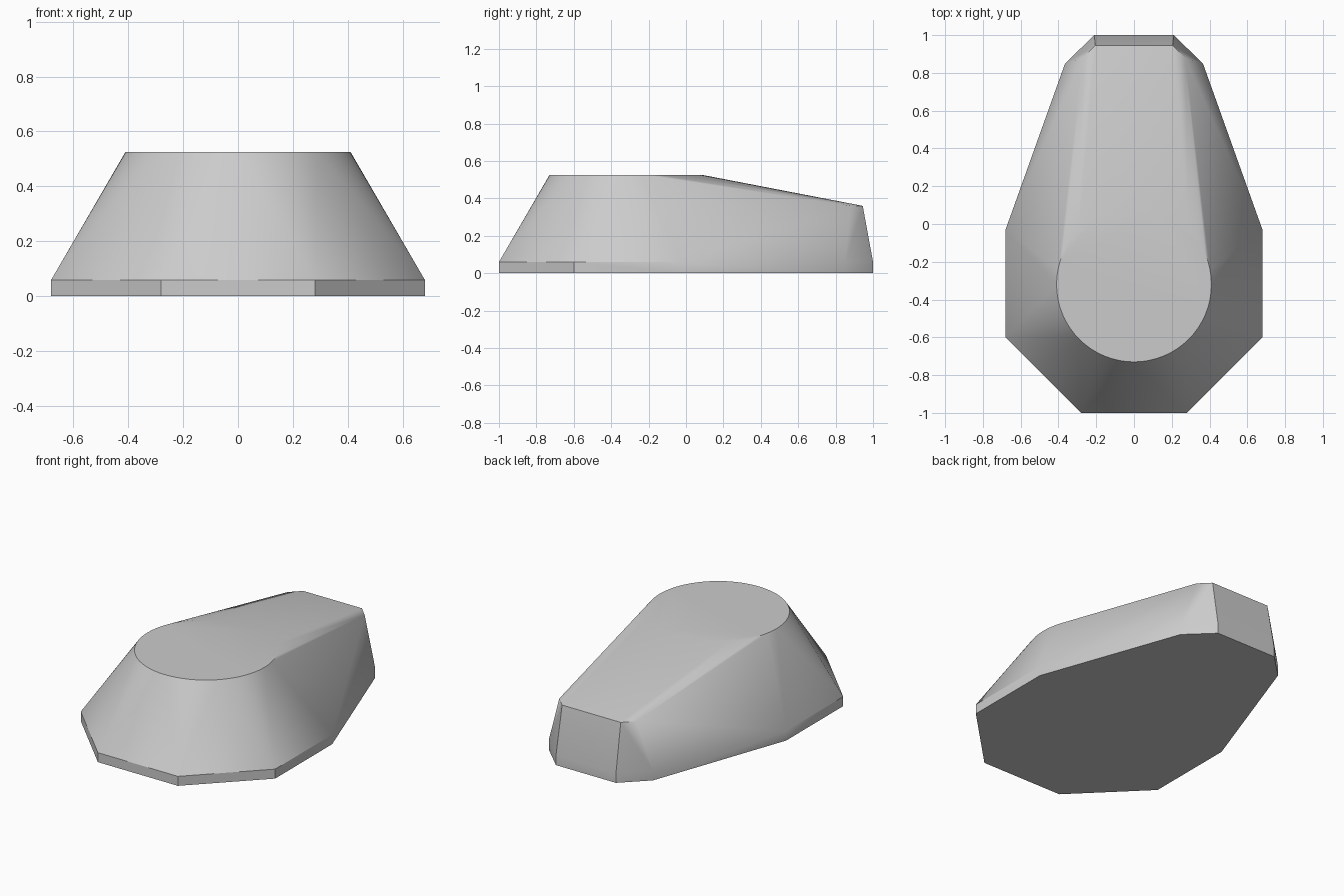
import bpy, bmesh, math

cube = bpy.data.objects.get("Cube")
if cube:
    bpy.data.objects.remove(cube, do_unlink=True)

# One plain grey
grey = bpy.data.materials.new("plain grey")
grey.use_nodes = True
color = (0.6, 0.6, 0.6, 1)
grey.diffuse_color = color
grey.node_tree.nodes["Principled BSDF"].inputs["Base Color"].default_value = color

SLAB_TOP, DECK, TAIL = 0.06, 0.525, 0.36
RADIUS, CENTRE_Y, SEGMENTS = 0.41, -0.32, 64

# Half outlines, mirrored across x
base_half = [(0.28, -1), (0.68, -0.6), (0.68, -0.03), (0.365, 0.85), (0.21, 1)]
tail_half = [(0.27, 0.88), (0.205, 0.945)]


def mirrored(points, z):
    return [(s * x, y, z) for x, y in points for s in (1, -1)]


# Base slab, round deck and raised tail edge
points = mirrored(base_half, 0) + mirrored(base_half, SLAB_TOP) + mirrored(tail_half, TAIL)
for i in range(SEGMENTS):
    a = math.tau * i / SEGMENTS
    points.append((RADIUS * math.sin(a), CENTRE_Y - RADIUS * math.cos(a), DECK))

# Body stretched as a convex skin around the outlines
bm = bmesh.new()
for p in points:
    bm.verts.new(p)
bmesh.ops.convex_hull(bm, input=bm.verts)
bmesh.ops.dissolve_limit(bm, angle_limit=math.radians(0.2), verts=bm.verts, edges=bm.edges)
bmesh.ops.recalc_face_normals(bm, faces=bm.faces)
mesh = bpy.data.meshes.new("tapered_body")
bm.to_mesh(mesh)
bm.free()
body = bpy.data.objects.new("tapered_body", mesh)
bpy.context.collection.objects.link(body)
mesh.materials.append(grey)

bpy.ops.object.select_all(action="DESELECT")
body.select_set(True)
bpy.context.view_layer.objects.active = body
bpy.ops.object.shade_smooth_by_angle(angle=math.radians(30))
